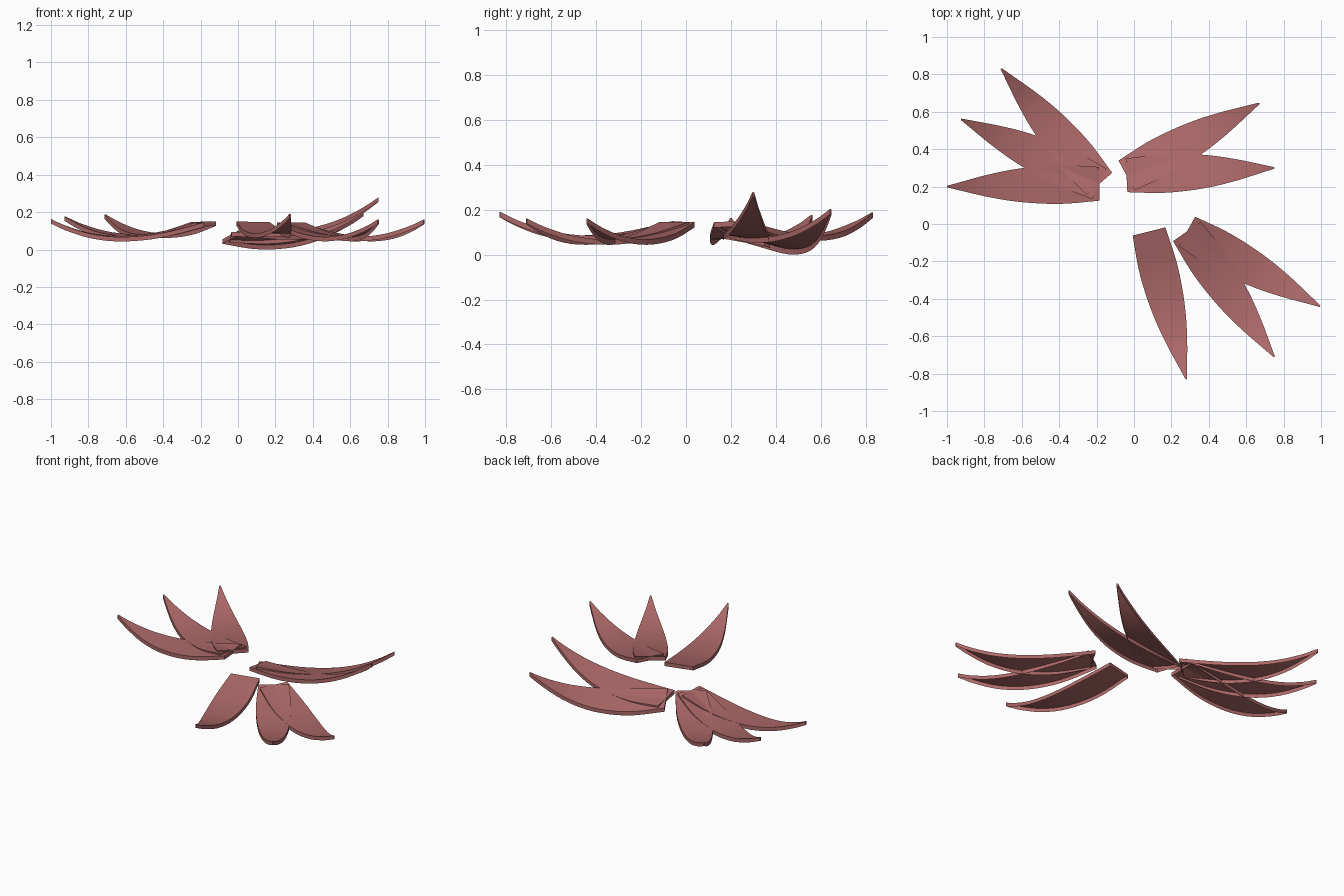
import bpy, bmesh, math
from mathutils import Vector

if "Cube" in bpy.data.objects:
    bpy.data.objects.remove(bpy.data.objects["Cube"])

red = bpy.data.materials.new("dusty_red")
red.diffuse_color = (0.42, 0.14, 0.14, 1)
red.use_nodes = True
red.node_tree.nodes["Principled BSDF"].inputs["Base Color"].default_value = red.diffuse_color

# Petal stations: fraction along length, half width, height relative to the base
STATIONS = [(0.0, 0.09, 0.0), (0.22, 0.103, -0.047), (0.4, 0.099, -0.071),
            (0.58, 0.083, -0.077), (0.75, 0.056, -0.06), (0.9, 0.025, -0.022),
            (1.0, 0.004, 0.015)]
WALL = 0.024


def smooth_stations(steps=3):
    # Catmull-Rom through the stations
    p = [Vector(s) for s in STATIONS]
    p = [2 * p[0] - p[1]] + p + [2 * p[-1] - p[-2]]
    out = []
    for i in range(1, len(p) - 2):
        a, b, c, d = p[i - 1:i + 3]
        for k in range(steps):
            t = k / steps
            out.append(0.5 * (2 * b + (c - a) * t + (2 * a - 5 * b + 4 * c - d) * t * t
                              + (3 * b - a - 3 * c + d) * t ** 3))
    return out + [p[-2]]


def petal(name, base, tip, tilt):
    # Leaf-shaped skin with a thin wall hanging from its outline
    bx, by, bz = base
    axis = Vector((tip[0] - bx, tip[1] - by))
    side = Vector((-axis.y, axis.x)).normalized()
    bm = bmesh.new()
    rows = []
    for f, half, h in smooth_stations():
        row = []
        for k in (-1, -0.5, 0, 0.5, 1):
            o = axis * f + side * half * k
            z = bz + h + tilt[0] * o.x + tilt[1] * o.y
            row.append(bm.verts.new((bx + o.x, by + o.y, z)))
        rows.append(row)
    for r0, r1 in zip(rows, rows[1:]):
        for k in range(4):
            bm.faces.new((r0[k], r1[k], r1[k + 1], r0[k + 1]))
    rim = [e for e in bm.edges if e.is_boundary]
    ext = bmesh.ops.extrude_edge_only(bm, edges=rim)
    low = [g for g in ext["geom"] if isinstance(g, bmesh.types.BMVert)]
    bmesh.ops.translate(bm, verts=low, vec=(0, 0, -WALL))
    bmesh.ops.recalc_face_normals(bm, faces=bm.faces)
    if rows[5][2].link_faces[0].normal.z < 0:
        bmesh.ops.reverse_faces(bm, faces=bm.faces)
    me = bpy.data.meshes.new(name)
    bm.to_mesh(me)
    bm.free()
    ob = bpy.data.objects.new(name, me)
    bpy.context.collection.objects.link(ob)
    me.materials.append(red)
    return ob


# Fans: shared base point, tilt of the whole fan, petal tips
FANS = {
    "left_petal": ((-0.185, 0.215, 0.14), (0.0, 0.04),
                   [(-0.71, 0.83), (-0.925, 0.56), (-1.0, 0.2)]),
    "back_petal": ((-0.04, 0.26, 0.07), (0.242, -0.163),
                   [(0.67, 0.645), (0.75, 0.3)]),
    "right_petal": ((0.283, -0.04, 0.137), (0.0, 0.0),
                    [(0.995, -0.44), (0.75, -0.71)]),
    "front_petal": ((0.08, -0.04, 0.14), (0.0, -0.035), [(0.28, -0.83)]),
}
petals = []
for name, (base, tilt, tips) in FANS.items():
    for i, tip in enumerate(tips, 1):
        petals.append(petal(f"{name}_{i}", base, tip, tilt))

# Rest the lowest petal on the ground
low = min(v.co.z for ob in petals for v in ob.data.vertices)
for ob in petals:
    ob.location.z = -low
    ob.select_set(True)
bpy.context.view_layer.objects.active = petals[0]
bpy.ops.object.shade_smooth_by_angle(angle=math.radians(40))
